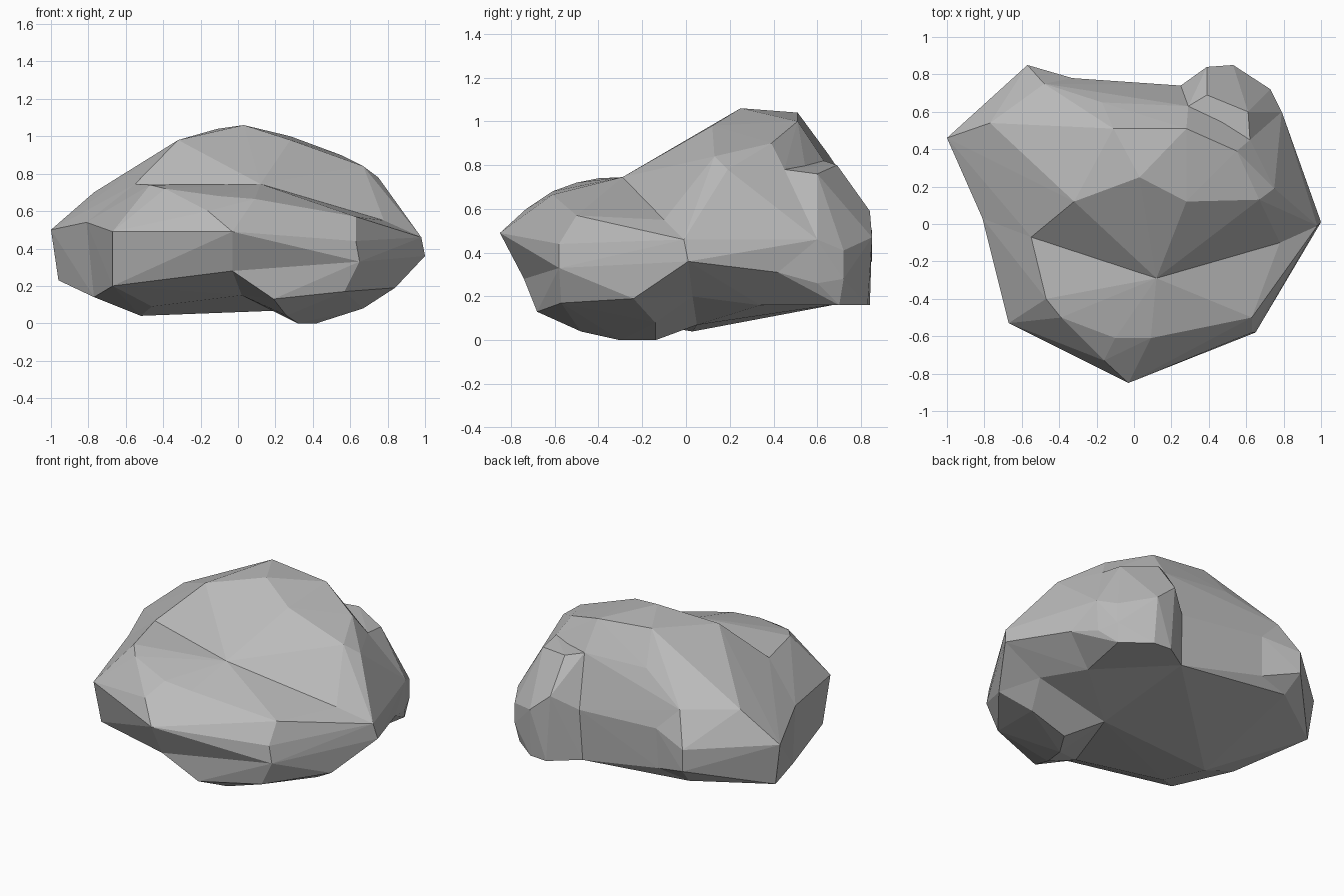
import bpy
import bmesh

default_cube = bpy.data.objects.get("Cube")
if default_cube:
    bpy.data.objects.remove(default_cube, do_unlink=True)

# One plain grey stone material
stone_grey = bpy.data.materials.new("stone_grey")
stone_grey.use_nodes = True
grey = (0.5, 0.5, 0.5, 1)
stone_grey.diffuse_color = grey
shader = next(n for n in stone_grey.node_tree.nodes if n.type == "BSDF_PRINCIPLED")
shader.inputs["Base Color"].default_value = grey
shader.inputs["Roughness"].default_value = 0.9


def chiselled_lump(name, *outlines):
    """Wrap a few corner outlines in a tight, flat-faced convex lump."""
    bm = bmesh.new()
    for outline in outlines:
        for corner in outline:
            bm.verts.new(corner)
    bmesh.ops.convex_hull(bm, input=bm.verts[:])
    buried = [v for v in bm.verts if not v.link_faces]
    bmesh.ops.delete(bm, geom=buried, context="VERTS")
    bmesh.ops.recalc_face_normals(bm, faces=bm.faces[:])
    mesh = bpy.data.meshes.new(name)
    bm.to_mesh(mesh)
    bm.free()
    mesh.materials.append(stone_grey)
    lump = bpy.data.objects.new(name, mesh)
    bpy.context.scene.collection.objects.link(lump)
    return lump


# Corners shared by neighbouring lumps
crease = [(-.55, -.07, .745), (.12, -.29, .745), (.78, -.1, .55)]
side_point = [(.98, -.01, .46), (1, .01, .36)]
side_notch = [(-.81, .03, .54), (-.77, 0, .14), (-.52, .03, .04)]
left_wall = [(-1, .46, .5), (-.96, .45, .23), (-.77, .54, .7), (-.48, .75, .7),
             (-.33, .78, .55), (-.34, .77, .29), (-.54, .74, .25)]
belly = [(.75, .03, .2), (.27, .05, .07)]
knob_foot = [(.24, .72, .17), (.64, .34, .16)]

# Crown: ridge, shoulders, back wall and sloping underside
ridge = [(-.32, .12, .98), (.03, .25, 1.06), (.28, .12, .98),
         (-.11, .51, 1.04), (.28, .51, 1)]
shoulders = [(.67, .13, .84), (.75, .19, .78), (.55, .39, .9), (.62, .45, .78),
             (.29, .63, .82), (-.17, .65, .85)]
back_wall = [(.25, .74, .5), (.79, .6, .46), (.84, .42, .31), (-.25, .53, .19)]
rock = chiselled_lump("rock", crease, side_point, side_notch, ridge, shoulders,
                      left_wall, back_wall, belly, knob_foot)

# Back corner on the rock's right: a blunt vertical edge
corner_edge = [(-.57, .85, .5), (-.57, .85, .36), (-.3, .3, .5)]
corner = chiselled_lump("back_corner", left_wall, corner_edge)

# Front shelf: gently sloping top, bevelled rim and undercut base
shelf_top = [(-.47, -.4, .74), (-.39, -.5, .72), (-.1, -.61, .68),
             (.09, -.61, .665), (.63, -.5, .57)]
rim = [(-.67, -.53, .49), (-.16, -.73, .6), (-.03, -.85, .49), (.63, -.58, .44)]
lower_rim = [(-.03, -.74, .28), (.65, -.58, .33), (.84, -.24, .19), (.02, -.51, .15)]
undercut = [(-.67, -.45, .2), (-.46, -.28, .09)]
shelf = chiselled_lump("front_shelf", crease, side_point, side_notch,
                       shelf_top, rim, lower_rim, undercut, belly)

# Toe: the low bulge the rock rests on
toe_base = [(.42, -.14, 0), (.32, -.3, 0), (.26, -.48, .04), (.67, -.14, .08)]
toe_front = [(.19, -.68, .13), (.57, -.57, .17)]
toe = chiselled_lump("toe", toe_base, toe_front, lower_rim, belly)

# Knob: angular block at the back left corner
knob_top = [(.29, .63, .82), (.61, .6, .76), (.39, .69, .8), (.62, .45, .78)]
knob_side = [(.39, .84, .59), (.53, .85, .47), (.73, .72, .41), (.73, .72, .28),
             (.79, .6, .46), (.78, .6, .26), (.25, .74, .5), (.84, .42, .31)]
knob_base = [(.42, .84, .16), (.54, .83, .16), (.71, .7, .16)]
knob = chiselled_lump("back_knob", knob_top, knob_side, knob_base, knob_foot,
                      [(.35, .4, .4)])

# Fuse the lumps into one solid rock
bpy.context.view_layer.objects.active = rock
for lump in (corner, shelf, toe, knob):
    fuse = rock.modifiers.new("fuse_" + lump.name, "BOOLEAN")
    fuse.operation = "UNION"
    fuse.solver = "EXACT"
    fuse.object = lump
    bpy.ops.object.modifier_apply(modifier=fuse.name)
    bpy.data.objects.remove(lump, do_unlink=True)
for face in rock.data.polygons:
    face.use_smooth = False
